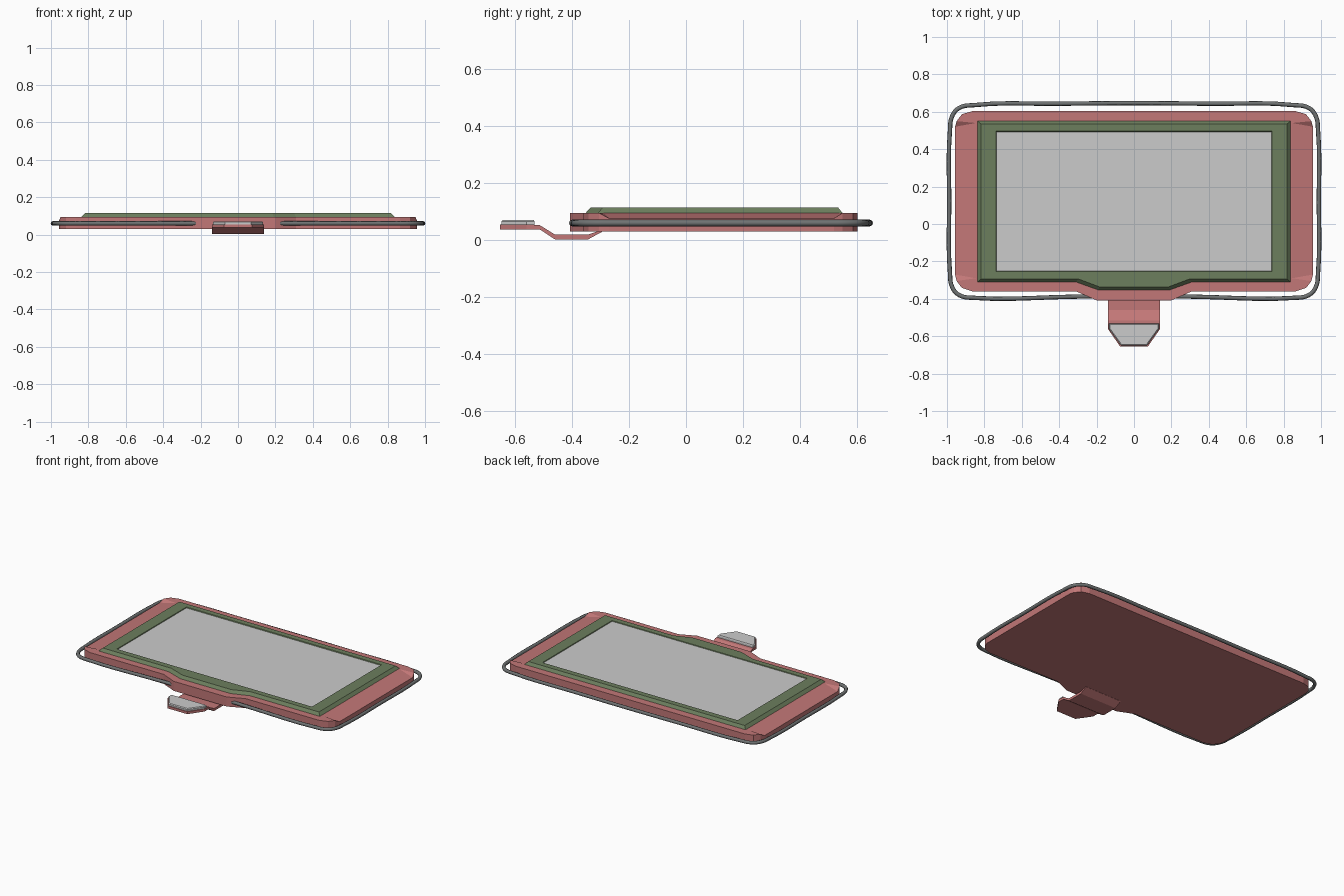
import bpy, math

if "Cube" in bpy.data.objects:
    bpy.data.objects.remove(bpy.data.objects["Cube"])


def material(name, rgb):
    m = bpy.data.materials.new(name)
    m.diffuse_color = (*rgb, 1)
    m.use_nodes = True
    m.node_tree.nodes["Principled BSDF"].inputs["Base Color"].default_value = m.diffuse_color
    return m


RED = material("dull_red", (0.54, 0.185, 0.185))
GREEN = material("olive_green", (0.15, 0.21, 0.11))
DARK = material("dark_grey", (0.16, 0.17, 0.17))


def add_mesh(name, verts, faces, mat=None):
    me = bpy.data.meshes.new(name)
    me.from_pydata(verts, [], faces)
    me.update()
    ob = bpy.data.objects.new(name, me)
    bpy.context.collection.objects.link(ob)
    if mat:
        me.materials.append(mat)
    return ob


def mirrored(half):
    """Closed counter-clockwise outline from its right half (bottom to top)."""
    return half + [(-p[0], *p[1:]) for p in reversed(half)]


def loft(name, rings, mat=None, caps=(True, True)):
    """Join equal-length rings of 3D points with quads, bottom to top."""
    n = len(rings[0])
    verts = [p for r in rings for p in r]
    faces = [(k * n + i, k * n + (i + 1) % n, (k + 1) * n + (i + 1) % n, (k + 1) * n + i)
             for k in range(len(rings) - 1) for i in range(n)]
    if caps[0]:
        faces.append(tuple(reversed(range(n))))
    if caps[1]:
        faces.append(tuple(range(len(verts) - n, len(verts))))
    return add_mesh(name, verts, faces, mat)


def at(outline, z):
    return [(x, y, z) for x, y in outline]


# Backing plate: rounded slab whose left and right flanks slope down
TOP, LOW = 0.095, 0.076
half = [(0.20, -0.408, TOP), (0.31, -0.36, TOP), (0.865, -0.36, TOP), (0.92, -0.342, TOP),
        (0.948, -0.305, TOP), (0.957, -0.27, LOW), (0.957, 0.52, LOW), (0.948, 0.55, TOP),
        (0.92, 0.587, TOP), (0.865, 0.603, TOP)]
upper = mirrored(half)
n = len(upper)
inner = [(0.845, -0.29, TOP), (0.845, 0.54, TOP), (-0.845, 0.54, TOP), (-0.845, -0.29, TOP)]
verts = [(x, y, 0.03) for x, y, z in upper] + upper + inner
faces = [tuple(reversed(range(n)))]
faces += [(i, (i + 1) % n, n + (i + 1) % n, n + i) for i in range(n)]
a, b, c, d = range(2 * n, 2 * n + 4)
t = lambda i: n + i
faces += [(t(4), t(5), a), (a, t(5), t(6), b), (b, t(6), t(7)),
          (t(12), t(13), c), (c, t(13), t(14), d), (d, t(14), t(15)),
          tuple(t(i) for i in range(0, 5)) + (a, d) + tuple(t(i) for i in range(15, 20)),
          (b,) + tuple(t(i) for i in range(7, 13)) + (c,), (a, b, c, d)]
add_mesh("backing_plate", verts, faces, RED)

# Bezel: sloped outer rim, flat face, shallow step down to the screen
foot = mirrored([(0.19, -0.355), (0.31, -0.312), (0.838, -0.312), (0.838, 0.552)])
rim = mirrored([(0.185, -0.336), (0.30, -0.293), (0.818, -0.293), (0.818, 0.535)])
lip = mirrored([(0.185, -0.255), (0.30, -0.255), (0.738, -0.255), (0.738, 0.497)])
well = mirrored([(0.185, -0.252), (0.30, -0.252), (0.735, -0.252), (0.735, 0.492)])
loft("bezel", [at(foot, 0.093), at(rim, 0.114), at(lip, 0.114), at(well, 0.109)],
     GREEN, (True, False))

# Screen
screen = mirrored([(0.735, -0.252), (0.735, 0.492)])
loft("screen", [at(screen, 0.10), at(screen, 0.11)])

# Strap: bent strip leaving the underside, with a tapered tip
W = 0.14
stations = [(-0.295, W, 0.029, 0.036), (-0.345, W, 0.002, 0.019), (-0.46, W, 0.002, 0.019),
            (-0.515, W, 0.038, 0.053), (-0.56, W, 0.038, 0.055), (-0.654, 0.075, 0.038, 0.055)]
loft("strap", [[(-w, y, lo), (w, y, lo), (w, y, hi), (-w, y, hi)]
               for y, w, lo, hi in stations], RED)

# Button pad on the strap tip
pad = mirrored([(0.07, -0.649), (0.134, -0.56), (0.134, -0.533)])
pad_top = mirrored([(0.067, -0.643), (0.128, -0.559), (0.128, -0.536)])
loft("button_pad", [at(pad, 0.05), at(pad, 0.066), at(pad_top, 0.071)])

# Cord looping around the plate
cu = bpy.data.curves.new("cord_loop", "CURVE")
cu.dimensions = "3D"
cu.bevel_depth = 0.0115
cu.bevel_resolution = 2
cu.resolution_u = 5
path = mirrored([(0.0, -0.383), (0.30, -0.388), (0.85, -0.395), (0.935, -0.38), (0.973, -0.335),
                 (0.984, -0.26), (0.988, 0.12), (0.984, 0.50), (0.973, 0.575),
                 (0.935, 0.62), (0.85, 0.636), (0.40, 0.643), (0.0, 0.646)])
path = path[:13] + path[14:-1]
sp = cu.splines.new("BEZIER")
sp.bezier_points.add(len(path) - 1)
for bp, (x, y) in zip(sp.bezier_points, path):
    bp.co = (x, y, 0.06)
    bp.handle_left_type = bp.handle_right_type = "AUTO"
sp.use_cyclic_u = True
cu.materials.append(DARK)
cord = bpy.data.objects.new("cord_loop", cu)
bpy.context.collection.objects.link(cord)
